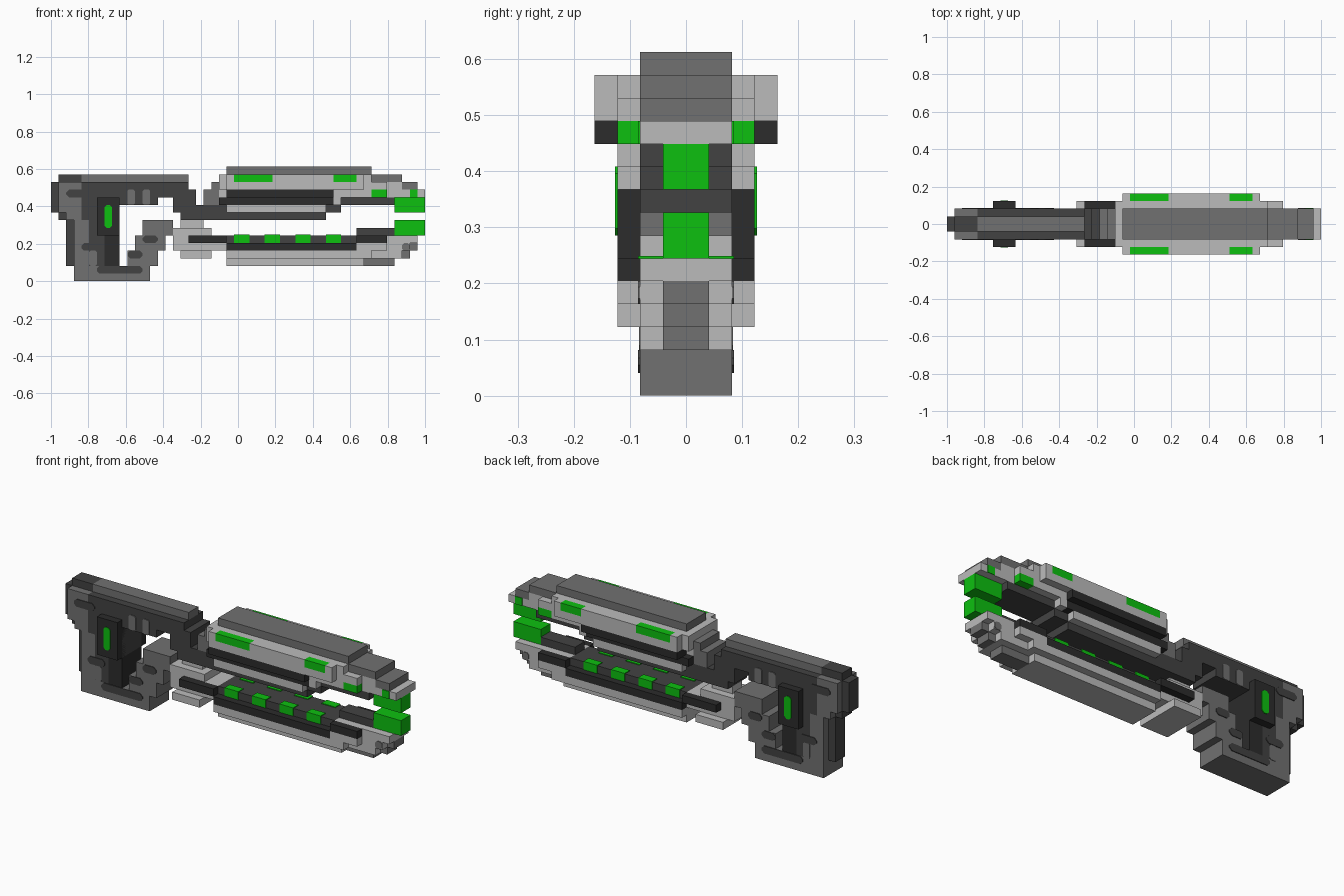
import bpy, bmesh

cube = bpy.data.objects.get("Cube")
if cube:
    bpy.data.objects.remove(cube, do_unlink=True)

U = 2 / 49  # size of one block


def material(name, rgb):
    m = bpy.data.materials.new(name)
    m.use_nodes = True
    m.diffuse_color = (*rgb, 1)
    bsdf = next(n for n in m.node_tree.nodes if n.type == 'BSDF_PRINCIPLED')
    bsdf.inputs["Base Color"].default_value = (*rgb, 1)
    bsdf.inputs["Roughness"].default_value = 0.8
    return m


LIGHT = material("light grey", (0.50, 0.50, 0.50))
GREY = material("mid grey", (0.165, 0.165, 0.165))
DARK = material("dark grey", (0.055, 0.055, 0.055))
BLACK = material("charcoal", (0.025, 0.025, 0.025))
GREEN = material("glow green", (0.004, 0.53, 0.005))


def prism(bm, outline, y0, y1):
    """Extrude an x-z outline (in blocks) from y0 to y1."""
    rings = [[bm.verts.new((x * U - 1, y * U, z * U)) for x, z in outline] for y in (y0, y1)]
    n = len(outline)
    bm.faces.new(rings[0])
    bm.faces.new(rings[1][::-1])
    for k in range(n):
        bm.faces.new((rings[0][k], rings[1][k], rings[1][(k + 1) % n], rings[0][(k + 1) % n]))


def part(name, mat, boxes, chamfer=0):
    """Boxes are (x0, x1, z0, z1, inner, outer) in blocks; inner > 0 gives a mirrored pair."""
    bm = bmesh.new()
    for x0, x1, z0, z1, a, b in boxes:
        c = chamfer
        if c:
            outline = [(x0 + c, z0), (x1 - c, z0), (x1, z0 + c), (x1, z1 - c),
                       (x1 - c, z1), (x0 + c, z1), (x0, z1 - c), (x0, z0 + c)]
        else:
            outline = [(x0, z0), (x1, z0), (x1, z1), (x0, z1)]
        for y0, y1 in ([(a, b), (-b, -a)] if a else [(-b, b)]):
            prism(bm, outline, y0, y1)
    bmesh.ops.recalc_face_normals(bm, faces=bm.faces)
    mesh = bpy.data.meshes.new(name)
    bm.to_mesh(mesh)
    bm.free()
    mesh.materials.append(mat)
    ob = bpy.data.objects.new(name, mesh)
    bpy.context.collection.objects.link(ob)
    return ob


# Rear housing and grip
part("rear_spine", DARK, [(0, 1, 9, 13, 0, 1), (1, 2, 8, 9, 0, 1), (2, 3, 2, 8, 0, 1),
                          (1, 4, 13, 14, 0, 1)])
part("top_rail", GREY, [(4, 18, 13, 14, 0, 1)])
part("grip_back", GREY, [(1, 4, 9, 13, 0, 2), (2, 4, 8, 9, 0, 2), (3, 5, 2, 8, 0, 2)])
part("grip_base", GREY, [(3, 13, 0, 2, 0, 2)])
part("receiver", DARK, [(4, 18, 11, 13, 0, 2), (4, 14, 10, 11, 0, 2), (4, 9, 8, 10, 0, 2),
                        (5, 9, 6, 8, 0, 2), (5, 7, 2, 6, 0, 2), (16, 19, 9, 11, 0, 2),
                        (18, 19, 11, 12, 0, 2)])
part("grip_inner", BLACK, [(7, 9, 2, 6, 0, 2)])
part("trigger_guard", GREY, [(10, 14, 2, 4, 0, 2), (11, 15, 4, 6, 0, 2), (12, 16, 6, 8, 0, 2)])
part("grip_panel", BLACK, [(6, 9, 6, 11, 0, 3)])

# Thin inlays on the grip sides
part("grip_light", GREEN, [(7, 8, 7, 10, 3, 3.1)], 0.3)
part("grip_inlay", DARK, [(4, 6.5, 4, 5, 2, 2.1), (6, 12, 1, 2, 2, 2.1),
                          (2, 5, 11, 12, 2, 2.1), (10, 12, 3, 4, 2, 2.1),
                          (12, 14, 5, 6, 2, 2.1)], 0.35)
part("grip_back_inlay", GREY, [(5, 6, 2, 4, 2, 2.05), (10, 11, 10, 12, 2, 2.1),
                               (12, 13, 10, 12, 2, 2.1)], 0.2)

# Upper barrel
part("upper_beam", DARK, [(17, 36, 8, 9, 0, 2), (19, 38, 9, 10, 0, 2), (37, 45, 10, 11, 0, 2)])
part("barrel_joint", GREY, [(20, 22, 10, 12, 0, 2), (21, 22, 12, 13, 0, 2)])
part("upper_shell", LIGHT, [(22, 23, 10, 14, 0, 2), (22, 42, 12, 14, 0, 3), (42, 44, 12, 13, 0, 3),
                            (37, 42, 11, 12, 0, 3), (37, 38, 10, 11, 2, 3),
                            (23, 36, 9, 10, 2, 3)])
part("upper_side_strip", LIGHT, [(23, 41, 12, 13, 3, 4), (23, 24, 13, 14, 3, 4),
                                 (29, 37, 13, 14, 3, 4), (40, 41, 13, 14, 3, 4)])
part("upper_side_light", GREEN, [(24, 29, 13, 14, 3, 4), (37, 40, 13, 14, 3, 4)])
part("upper_side_rail", BLACK, [(23, 37, 11, 12, 0, 4), (22, 37, 10, 11, 2, 3),
                                (23, 37, 10, 11, 0, 2)])
part("top_ridge", GREY, [(23, 42, 14, 15, 0, 2), (42, 46, 13, 14, 0, 2), (46, 48, 12, 13, 0, 2)])
part("upper_nose", LIGHT, [(42, 46, 11, 13, 0, 2), (46, 49, 11, 12, 0, 2)])
part("upper_nose_light", GREEN, [(42, 44, 11, 12, 2, 3), (47, 48, 11, 12, 2, 2.1)])
part("upper_tip", GREEN, [(45, 49, 9, 11, 0, 1)])

# Lower barrel
part("lower_mount", LIGHT, [(16, 21, 4, 7, 0, 2), (17, 21, 3, 4, 0, 3), (17, 20, 7, 8, 0, 1),
                            (21, 23, 4, 6, 0, 2)])
part("lower_shell", LIGHT, [(23, 41, 2, 3, 0, 2), (23, 42, 3, 4, 0, 3), (40, 44, 4, 5, 0, 3),
                            (40, 48, 5, 6, 0, 2), (44, 47, 4, 5, 0, 2), (42, 46, 3, 4, 0, 2)])
part("lower_keel", GREY, [(41, 45, 2, 3, 0, 1), (46, 47, 3, 4, 0, 1), (47, 48, 4, 5, 0, 1)])
part("lower_nose_inlay", GREY, [(46, 47, 4, 5, 2, 2.1)], 0.25)
part("lower_side_rail", BLACK, [(18, 23, 5, 6, 2, 3), (23, 40, 4, 5, 0, 3), (40, 44, 5, 6, 2, 3)])
part("lower_deck", DARK, [(23, 40, 5, 6, 0, 2), (40, 45, 6, 7, 0, 1)])
part("deck_light", GREEN, [(x, x + 2, 5, 6.1, 1, 2.1) for x in (24, 28, 32, 36)])
part("lower_tip", GREEN, [(45, 49, 6, 8, 0, 1)])
